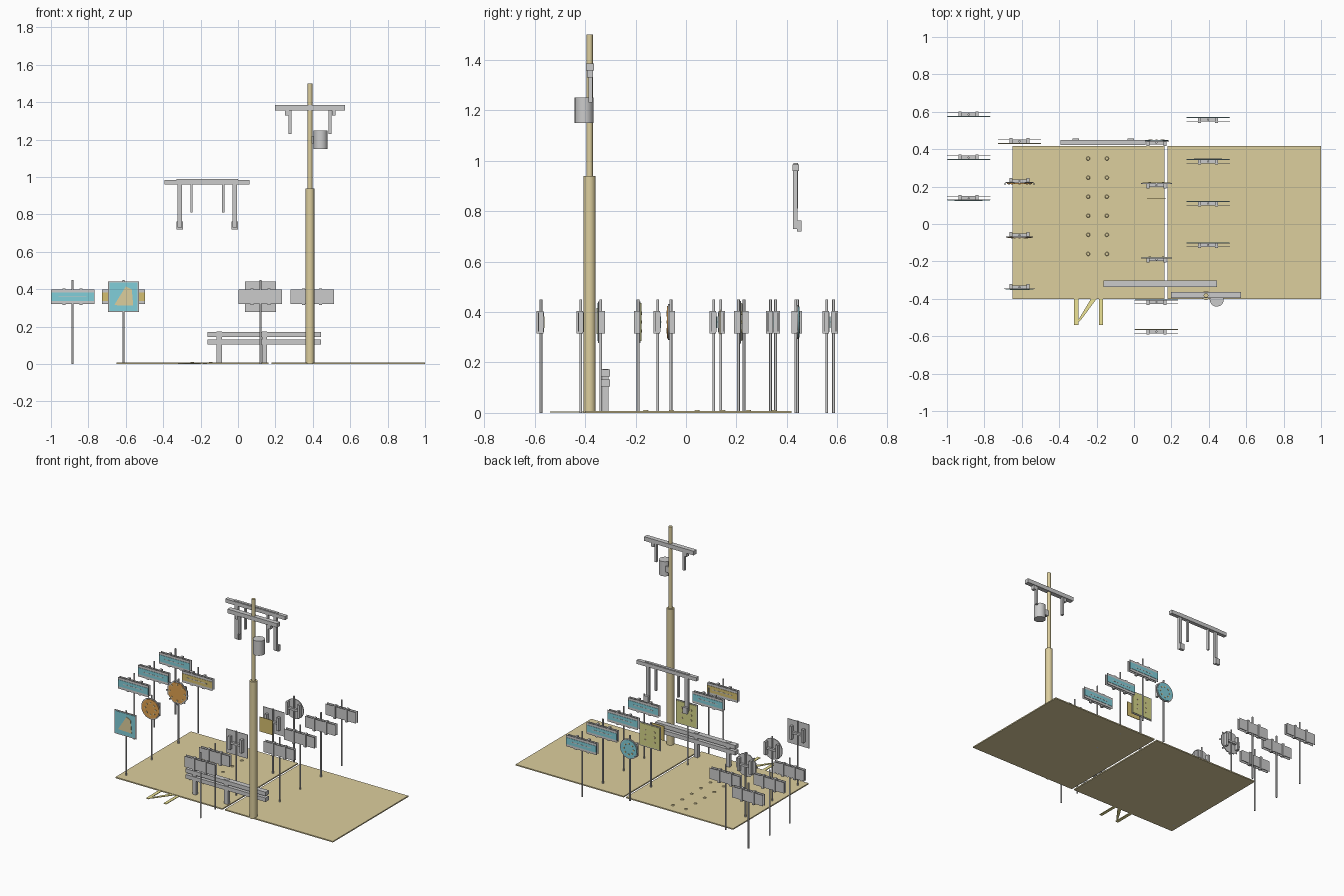
import bpy, bmesh, math
from mathutils import Matrix

if "Cube" in bpy.data.objects:
    bpy.data.objects.remove(bpy.data.objects["Cube"])

mats = {}
COL = {"sand": (.72, .62, .34, 1), "blue": (.22, .62, .70, 1), "orange": (.75, .36, .08, 1),
       "gold": (.66, .52, .16, 1), "lime": (.66, .66, .25, 1), "paint": (.85, .77, .30, 1)}


def finish(name, bm, color=None):
    bmesh.ops.recalc_face_normals(bm, faces=bm.faces)
    me = bpy.data.meshes.new(name)
    bm.to_mesh(me)
    bm.free()
    ob = bpy.data.objects.new(name, me)
    bpy.context.collection.objects.link(ob)
    if color:
        if color not in mats:
            mats[color] = bpy.data.materials.new(color)
            mats[color].diffuse_color = COL[color]
        me.materials.append(mats[color])
    return ob


def box(name, x0, x1, y0, y1, z0, z1, color=None):
    bm = bmesh.new()
    m = Matrix.Translation(((x0 + x1) / 2, (y0 + y1) / 2, (z0 + z1) / 2)) @ \
        Matrix.Diagonal((x1 - x0, abs(y1 - y0), z1 - z0, 1))
    bmesh.ops.create_cube(bm, size=1, matrix=m)
    return finish(name, bm, color)


def cyl(name, c, r, h, color=None, n=16, facing_y=False, r2=None):
    bm = bmesh.new()
    m = Matrix.Translation(c)
    if facing_y:
        m = m @ Matrix.Rotation(math.pi / 2, 4, 'X') @ Matrix.Rotation(math.pi / n, 4, 'Z')
    bmesh.ops.create_cone(bm, cap_ends=True, segments=n, radius1=r,
                          radius2=r if r2 is None else r2, depth=h, matrix=m)
    ob = finish(name, bm, color)
    if n > 8:
        for p in ob.data.polygons:
            p.use_smooth = len(p.vertices) == 4
    return ob


def prism(name, pts, a, b, color, flat=False):
    # flat: outline in xy between two heights; otherwise in xz between two y values
    bm = bmesh.new()
    rows = [[bm.verts.new((u, v, t) if flat else (u, t, v)) for u, v in pts] for t in (a, b)]
    bm.faces.new(rows[0])
    bm.faces.new(rows[1])
    for i in range(len(pts)):
        j = (i + 1) % len(pts)
        bm.faces.new((rows[0][i], rows[0][j], rows[1][j], rows[1][i]))
    return finish(name, bm, color)


# ground plates, studs and painted strips
box("road_plate_left", -.65, .162, -.4, .418, 0, .008, "sand")
box("road_plate_right", .18, 1, -.4, .418, 0, .008, "sand")
for x in (-.245, -.145):
    for k in range(6):
        cyl("road_stud", (x, .35 - .102 * k, .009), .012, .006, "sand", 12, r2=.008)
prism("paint_strip", [(-.32, -.54), (-.298, -.54), (-.298, -.4), (-.32, -.4)], .002, .006, "paint", True)
prism("paint_strip", [(-.187, -.54), (-.166, -.54), (-.166, -.4), (-.187, -.4)], .002, .006, "paint", True)
prism("paint_diagonal", [(-.308, -.53), (-.285, -.515), (-.2, -.4), (-.23, -.4)], .002, .006, "paint", True)

# utility pole with crossarm and transformer
cyl("pole_lower", (.385, -.382, .47), .024, .94, "sand", 16)
cyl("pole_upper", (.385, -.382, 1.22), .0125, .56, "sand", 16)
box("pole_crossarm", .197, .573, -.396, -.364, 1.357, 1.385)
for s in (-1, 1):
    x = .385 + s * .107
    box("crossarm_hanger", x - .008, x + .008, -.387, -.37, 1.23, 1.358)
    x += s * .018
    box("crossarm_bracket", x - .008, x + .012, -.392, -.368, 1.33, 1.358)
cyl("transformer", (.442, -.404, 1.2), .0375, .1, None, 20)
box("transformer_mount", .395, .42, -.395, -.375, 1.18, 1.22)

# separate hanging beam
box("hanging_beam", -.392, .062, .422, .448, .96, .985)
box("beam_cap", -.33, .0, .426, .444, .983, .99)
for s in (-1, 1):
    x = -.164 + s * .147
    box("long_hanger", x - .012, x + .012, .425, .442, .73, .962)
    box("hanger_foot", x - .017, x + .017, .44, .458, .72, .763)
    x = -.164 + s * .085
    box("short_hanger", x - .006, x + .006, .428, .444, .81, .962)

# guardrail
for z in (.105, .145):
    box("guard_rail", -.162, .445, -.337, -.302, z, z + .027)
for x in (-.1, .142):
    box("guard_post", x - .014, x + .014, -.332, -.308, 0, .175)

Z = .36


def layer(name, x, y, s, d0, d1, w, h, color=None, z=Z):
    # panel layer; d is distance in front of the post, s the facing direction
    a, b = sorted((y + s * d0, y + s * d1))
    return box(name, x - w / 2, x + w / 2, a, b, z - h / 2, z + h / 2, color)


def post(x, y, s):
    cyl("sign_post", (x, y, .225), .0055, .45, None, 10)
    for k in (-1, 1):
        layer("sign_clamp", x + k * .045, y, s, -.017, .009, .016, .09)
    layer("clamp_bar", x, y, s, -.009, .009, .09, .014)


def street_sign(x, y, s, color):
    post(x, y, s)
    layer("street_back", x, y, s, -.011, -.008, .232, .075)
    layer("street_panel", x, y, s, .008, .011, .232, .078)
    layer("street_face", x, y, s, .011, .013, .228, .045, color)
    layer("street_stripe", x, y, s, .013, .014, .15, .005, None)


def round_sign(x, y, s, color, r, n):
    post(x, y, s)
    cyl("round_back", (x, y + s * .009, Z), r, .006, None, n, True)
    cyl("round_face", (x, y + s * .013, Z), r * .9, .004, color, n, True)
    for k in range(8):
        a = k * math.pi / 4
        for q in ((.55,) if n > 8 else (.7, .98)):
            cyl("sign_rivet", (x + r * q * math.cos(a), y + s * .015, Z + r * q * math.sin(a)),
                .006, .005, "sand" if q < .9 else None, 8, True)


def square_sign(x, y, s, color):
    post(x, y, s)
    layer("square_back", x, y, s, .006, .010, .164, .164)
    layer("square_face", x, y, s, .010, .013, .150, .150, color)


# left columns face the front
for y in (.585, .355, .138):
    street_sign(-.884, y, -1, "blue")
street_sign(-.612, .442, -1, "gold")
round_sign(-.612, .23, -1, "orange", .08, 8)
round_sign(-.612, -.06, -1, "orange", .072, 32)
square_sign(-.612, -.338, -1, "blue")
prism("square_symbol", [(-.662, .315), (-.56, .312), (-.568, .4), (-.6, .415)], -.354, -.35, "sand")

# right columns face the back
for y in (.558, .335, .11, -.112):
    street_sign(.396, y, 1, "blue")
round_sign(.12, .435, 1, "blue", .068, 32)
for y in (.208, -.19):
    square_sign(.12, y, 1, "lime")
    for k in (-1, 1):
        for z in (-.035, 0, .035):
            cyl("square_rivet", (.12 + k * .035, y + .014, Z + z), .007, .004, "sand", 8, True)
street_sign(.12, -.417, 1, "blue")
street_sign(.12, -.575, 1, "gold")
box("loose_panel", .07, .17, .133, .137, .31, .41, "gold")

for m in bpy.data.materials:
    if m.users and not m.is_grease_pencil:
        m.use_nodes = True
        m.node_tree.nodes["Principled BSDF"].inputs["Base Color"].default_value = m.diffuse_color
